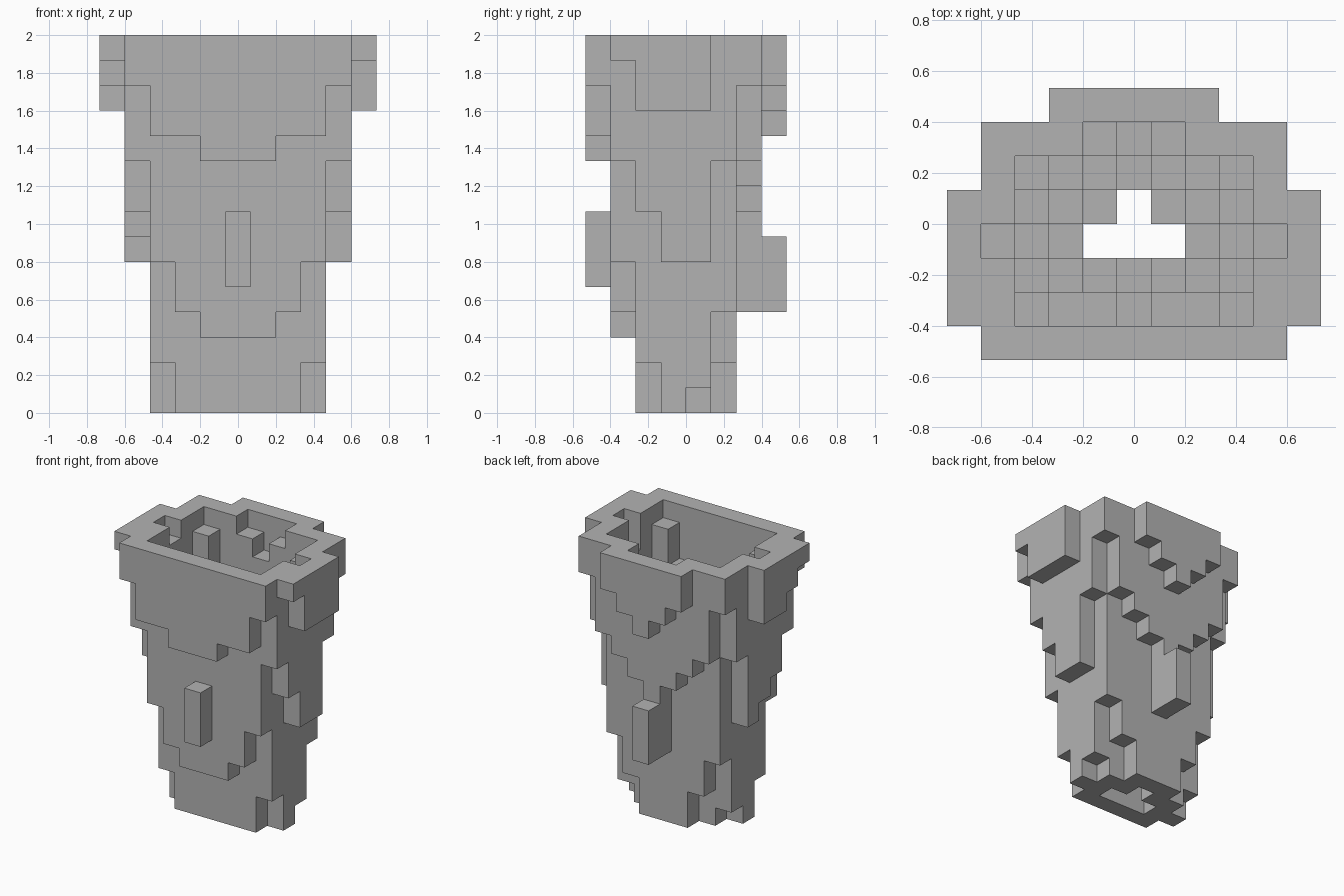
import bpy
import bmesh
from itertools import product
from mathutils import Vector

cube = bpy.data.objects.get("Cube")
if cube:
    bpy.data.objects.remove(cube, do_unlink=True)

S = 2 / 15          # block size
TOP = 15            # blocks in height

# Lowest block of each column: one row per depth step from the front,
# one entry per step outwards from the centre line
LOWEST = [
    [10, 10, 11, 11, 13],
    [3, 3, 4, 6, 10, 14],
    [0, 0, 0, 2, 8, 12],
    [0, 0, 0, 0, 6, 12],
    [0, 0, 0, 1, 6, 12],
    [0, 0, 2, 4, 10],
    [7, 8, 9, 10, 13],
    [11, 12, 13],
]

# Tapered solid, mirrored about the centre line
solid = set()
for j, row in enumerate(LOWEST):
    for i, low in enumerate(row):
        for k in range(low, TOP):
            solid |= {(i, j, k), (-i, j, k)}

# Slightly shorter columns on one side
solid -= {(-5, 2, 12), (-4, 3, 6)}

# Upright bars on the front and the back
solid |= {(0, 0, k) for k in range(5, 8)}
solid |= {(0, j, k) for j in (6, 7) for k in range(4, 7)}


def enclosed(block):
    """True when every neighbour is filled; top and bottom stay open."""
    i, j, k = block
    return all((i + a, j + b, k + c) in solid or not 0 <= k + c < TOP
               for a, b, c in product((-1, 0, 1), repeat=3))


# Hollow out the inside, leaving a wall
shell = solid - {b for b in solid if enclosed(b)}


def add_face(bm, block, axis, sign):
    """Add the square side of a block that looks along the signed axis."""
    centre = Vector((block[0], block[1] - 3.5, block[2] + 0.5))
    n, u, v = Vector(), Vector(), Vector()
    n[axis], u[(axis + 1) % 3], v[(axis + 2) % 3] = sign / 2, sign / 2, 0.5
    corners = (-u - v, u - v, u + v, -u + v)
    bm.faces.new([bm.verts.new((centre + n + c) * S) for c in corners])


# Exposed sides only
bm = bmesh.new()
for block in sorted(shell):
    for axis, sign in product(range(3), (-1, 1)):
        near = list(block)
        near[axis] += sign
        if tuple(near) not in shell:
            add_face(bm, block, axis, sign)
bmesh.ops.remove_doubles(bm, verts=bm.verts, dist=S / 100)

mesh = bpy.data.meshes.new("hollow_tapered_shell")
bm.to_mesh(mesh)
bm.free()

# Plain grey
grey = bpy.data.materials.new("plain grey")
grey.use_nodes = True
colour = (0.45, 0.45, 0.45, 1)
grey.diffuse_color = colour
grey.node_tree.nodes["Principled BSDF"].inputs["Base Color"].default_value = colour
mesh.materials.append(grey)

shell_object = bpy.data.objects.new("hollow_tapered_shell", mesh)
bpy.context.collection.objects.link(shell_object)
